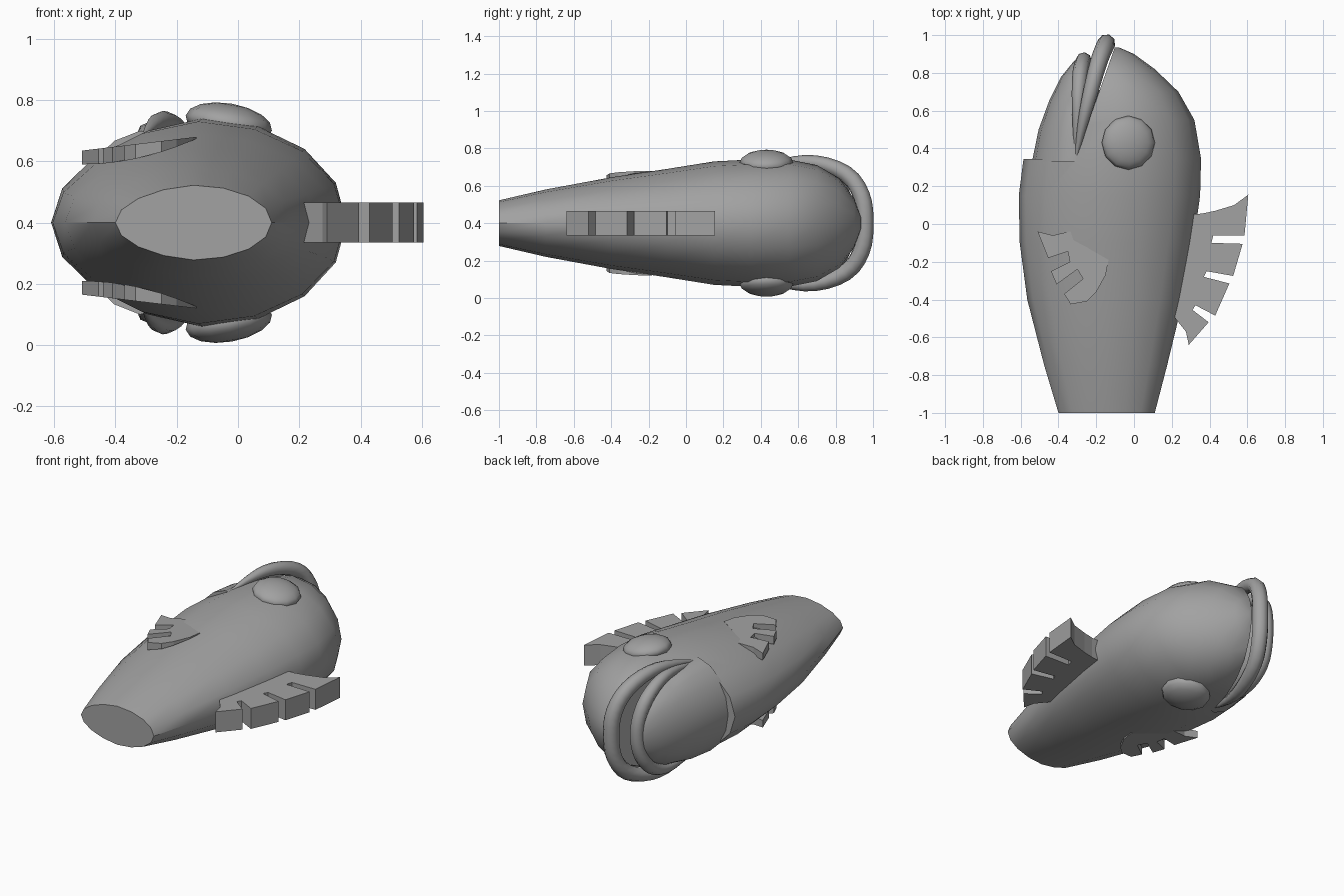
import bpy, bmesh, math
from mathutils import Vector

MID = 0.4  # height of the symmetry plane

cube = bpy.data.objects.get("Cube")
if cube:
    bpy.data.objects.remove(cube)

grey = bpy.data.materials.new("grey")
grey.use_nodes = True
grey.diffuse_color = (0.36, 0.36, 0.36, 1)
grey.node_tree.nodes["Principled BSDF"].inputs["Base Color"].default_value = (0.36, 0.36, 0.36, 1)


def activate(obj):
    bpy.ops.object.select_all(action="DESELECT")
    obj.select_set(True)
    bpy.context.view_layer.objects.active = obj


def smooth(obj, degrees=40):
    activate(obj)
    bpy.ops.object.shade_smooth_by_angle(angle=math.radians(degrees))


def finish(bm, name):
    bmesh.ops.recalc_face_normals(bm, faces=bm.faces)
    mesh = bpy.data.meshes.new(name)
    bm.to_mesh(mesh)
    bm.free()
    obj = bpy.data.objects.new(name, mesh)
    bpy.context.collection.objects.link(obj)
    mesh.materials.append(grey)
    return obj


def loft(name, sections, pinch, sides=16):
    """Skin elliptical rings (y, left x, right x, half height)."""
    bm = bmesh.new()
    rings = []
    for y, lo, hi, half in sections:
        ring = []
        for i in range(sides):
            a = math.tau * i / sides
            c, s = math.cos(a), math.sin(a)
            z = half * s * (1 + pinch * min(c, 0))
            ring.append(bm.verts.new(((lo + hi) / 2 + (hi - lo) / 2 * c, y, MID + z)))
        rings.append(ring)
    for a, b in zip(rings, rings[1:]):
        for i in range(sides):
            j = (i + 1) % sides
            bm.faces.new((a[i], a[j], b[j], b[i]))
    bm.faces.new(rings[0])
    bm.faces.new(rings[-1])
    return finish(bm, name)


def plate(name, outline, bottom, top):
    """Extrude an outline between two height functions of x."""
    bm = bmesh.new()
    low = [bm.verts.new((x, y, bottom(x))) for x, y in outline]
    high = [bm.verts.new((x, y, top(x))) for x, y in outline]
    caps = [bm.faces.new(low), bm.faces.new(high)]
    for i in range(len(outline)):
        j = (i + 1) % len(outline)
        bm.faces.new((low[i], low[j], high[j], high[i]))
    bmesh.ops.triangulate(bm, faces=caps)
    return finish(bm, name)


def mirrored(obj, name):
    """Copy a part to the other side of the symmetry plane."""
    bm = bmesh.new()
    bm.from_mesh(obj.data)
    bm.transform(obj.matrix_basis)
    for v in bm.verts:
        v.co.z = 2 * MID - v.co.z
    return finish(bm, name)


def lip(name, half_path):
    """Tapered tube around the mouth; path is (x, y, height, radius) to the tip."""
    path = half_path + [(x, y, -h, r) for x, y, h, r in reversed(half_path[:-1])]
    curve = bpy.data.curves.new(name, "CURVE")
    curve.dimensions = "3D"
    curve.bevel_depth = 1
    curve.bevel_resolution = 2
    curve.use_fill_caps = True
    spline = curve.splines.new("NURBS")
    spline.points.add(len(path) - 1)
    for point, (x, y, h, r) in zip(spline.points, path):
        point.co = (x, y, MID + h, 1)
        point.radius = r
    spline.use_endpoint_u = True
    spline.order_u = 3
    spline.resolution_u = 3
    obj = bpy.data.objects.new(name, curve)
    bpy.context.collection.objects.link(obj)
    curve.materials.append(grey)
    activate(obj)
    bpy.ops.object.convert(target="MESH")
    smooth(bpy.context.object, 60)


# Body with the mouth wedge cut away
body = loft("body", [
    (-1, -.4, .11, .122), (-.75, -.475, .175, .18), (-.4, -.565, .26, .245),
    (-.1, -.605, .315, .29), (.15, -.61, .35, .33), (.345, -.585, .355, .34),
    (.55, -.53, .32, .34), (.7, -.45, .235, .31), (.82, -.36, .11, .24),
    (.9, -.25, 0, .13), (.935, -.12, -.08, .03)], .12)
cutter = plate("mouth_cutter", [(-.31, .345), (-.1, .94), (-.1, 1.2), (-1, 1.2), (-1, .345)],
               lambda x: -1, lambda x: 2)
cutter.hide_render = True
cut = body.modifiers.new("mouth", "BOOLEAN")
cut.operation = "DIFFERENCE"
cut.solver = "EXACT"
cut.object = cutter
activate(body)
bpy.ops.object.modifier_apply(modifier=cut.name)
bpy.data.objects.remove(cutter)
smooth(body)

# Lower jaw, set in slightly behind the gill step
jaw = loft("lower_jaw", [
    (.33, -.54, -.1, .3), (.5, -.505, -.13, .29), (.65, -.45, -.17, .26),
    (.78, -.385, -.2, .2), (.86, -.32, -.22, .12), (.89, -.28, -.24, .03)], .1)
smooth(jaw)

# Lips
lip("upper_lip", [(-.305, .36, .285, .008), (-.28, .5, .32, .025), (-.235, .68, .335, .04),
                  (-.185, .87, .27, .046), (-.15, .95, .14, .048), (-.145, .96, 0, .048)])
lip("lower_lip", [(-.31, .37, .275, .008), (-.3, .52, .3, .025), (-.295, .68, .29, .036),
                  (-.285, .81, .21, .042), (-.27, .86, .1, .042), (-.265, .87, 0, .042)])

# Eyes
bpy.ops.mesh.primitive_uv_sphere_add(segments=12, ring_count=8, radius=1,
                                     location=(-.03, .43, .725), rotation=(0, math.radians(10), 0))
eye = bpy.context.object
eye.name = "eye_upper"
eye.scale = (.143, .143, .064)
eye.data.materials.append(grey)
bpy.context.view_layer.update()
smooth(eye, 60)
smooth(mirrored(eye, "eye_lower"), 60)

# Back fin with notched edge
plate("back_fin", [
    (.28, .05), (.36, .055), (.43, .07), (.53, .1), (.605, .155), (.585, -.06), (.42, -.06),
    (.41, -.1), (.575, -.105), (.525, -.275), (.385, -.25), (.37, -.28), (.505, -.315),
    (.43, -.485), (.325, -.43), (.31, -.455), (.395, -.52), (.29, -.64), (.275, -.57),
    (.235, -.52), (.18, -.45)], lambda x: MID - .065, lambda x: MID + .065)

# Side fins, curved and thinning toward the root
side_fin = plate("side_fin_upper", [
    (-.51, -.04), (-.43, -.06), (-.3, -.03), (-.24, -.13), (-.135, -.19), (-.15, -.27),
    (-.2, -.36), (-.25, -.41), (-.335, -.425), (-.37, -.37), (-.27, -.29), (-.3, -.24),
    (-.41, -.32), (-.44, -.25), (-.34, -.2), (-.35, -.145), (-.455, -.18)],
    lambda x: .59 + .6 * (x + .51) ** 2, lambda x: .635 + .12 * (x + .51))
mirrored(side_fin, "side_fin_lower")
